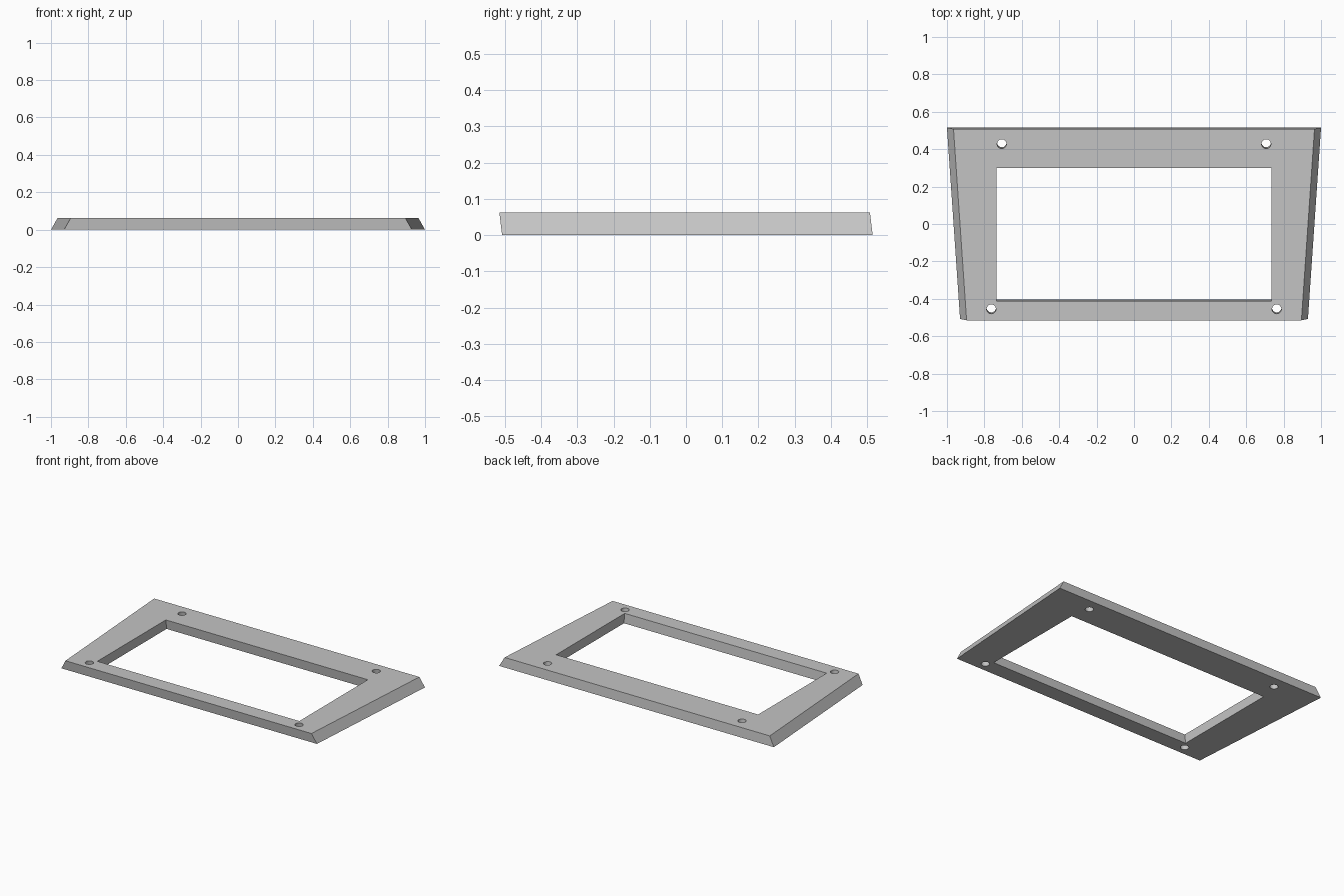
import bpy, bmesh, math

cube = bpy.data.objects.get("Cube")
if cube:
    bpy.data.objects.remove(cube, do_unlink=True)

HEIGHT = 0.062
LEAN = 0.0075  # the whole plate leans forward towards its top

grey = bpy.data.materials.new("plain_grey")
grey.use_nodes = True
colour = (0.55, 0.55, 0.55, 1)
grey.diffuse_color = colour
grey.node_tree.nodes["Principled BSDF"].inputs["Base Color"].default_value = colour


def trapezoid(front_x, back_x, front_y, back_y):
    return [(-front_x, front_y), (front_x, front_y), (back_x, back_y), (-back_x, back_y)]


def circle(x, y, radius=0.025, sides=32):
    angles = [2 * math.pi * i / sides for i in range(sides)]
    return [(x + radius * math.cos(a), y + radius * math.sin(a)) for a in angles]


# Outline with sloping sides, given at the bottom and at the top
outer = (trapezoid(0.93, 1.0, -0.5075, 0.515), trapezoid(0.895, 0.965, -0.515, 0.5075))

# Window and four screw holes, given at the top and leaning with the plate
openings = [trapezoid(0.735, 0.735, -0.4125, 0.30)]
for side in (-1, 1):
    openings += [circle(side * 0.707, 0.428), circle(side * 0.763, -0.455)]
loops = [outer] + [([(x, y + LEAN) for x, y in o], o) for o in openings]

# Walls between matching loops, then the flat faces around the openings
bm = bmesh.new()
rims = ([], [])
for pair in loops:
    rings = []
    for level, points in enumerate(pair):
        ring = [bm.verts.new((x, y, level * HEIGHT)) for x, y in points]
        rims[level].extend(bm.edges.new((a, b)) for a, b in zip(ring, ring[1:] + ring[:1]))
        rings.append(ring)
    low, high = rings
    for i in range(len(low)):
        j = (i + 1) % len(low)
        bm.faces.new((low[i], low[j], high[j], high[i]))
for rim in rims:
    bmesh.ops.triangle_fill(bm, edges=rim, use_beauty=True)
bmesh.ops.recalc_face_normals(bm, faces=bm.faces)

mesh = bpy.data.meshes.new("window_frame")
bm.to_mesh(mesh)
bm.free()
mesh.materials.append(grey)
frame = bpy.data.objects.new("window_frame", mesh)
bpy.context.collection.objects.link(frame)

# Smooth hole walls, sharp edges elsewhere
bpy.context.view_layer.objects.active = frame
frame.select_set(True)
bpy.ops.object.shade_smooth_by_angle(angle=math.radians(30))
